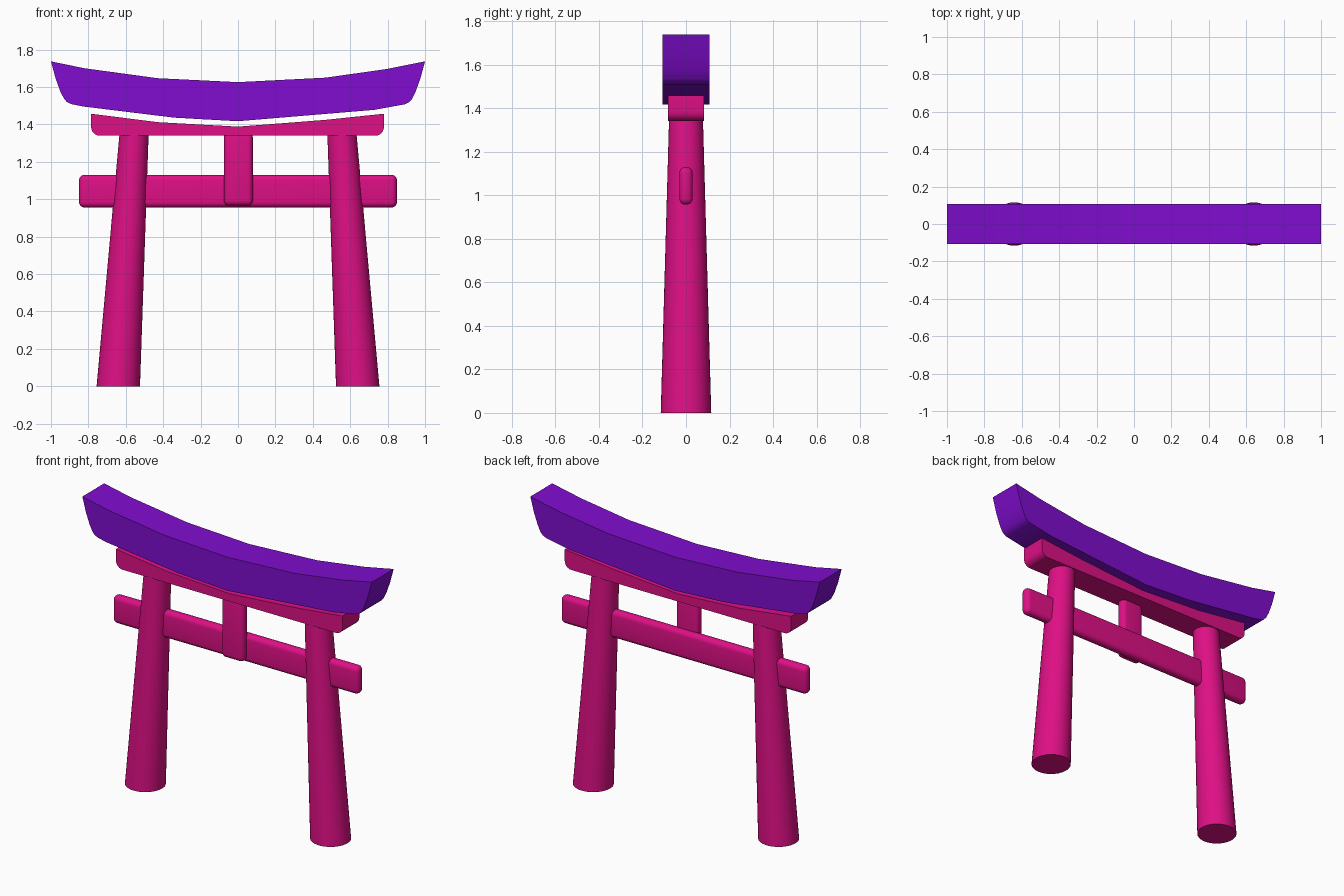
import bpy, bmesh, math
from mathutils import Vector

if "Cube" in bpy.data.objects:
    bpy.data.objects.remove(bpy.data.objects["Cube"])


def material(name, color):
    m = bpy.data.materials.new(name)
    m.diffuse_color = (*color, 1)
    m.use_nodes = True
    m.node_tree.nodes["Principled BSDF"].inputs["Base Color"].default_value = m.diffuse_color
    return m


PINK = material("magenta pink", (0.73, 0.005, 0.235))
PURPLE = material("deep violet", (0.214, 0.004, 0.62))


def finish(bm, name, mat, angle=30):
    bmesh.ops.recalc_face_normals(bm, faces=bm.faces)
    mesh = bpy.data.meshes.new(name)
    bm.to_mesh(mesh)
    bm.free()
    ob = bpy.data.objects.new(name, mesh)
    bpy.context.collection.objects.link(ob)
    mesh.materials.append(mat)
    bpy.ops.object.select_all(action='DESELECT')
    ob.select_set(True)
    bpy.context.view_layer.objects.active = ob
    bpy.ops.object.shade_smooth_by_angle(angle=math.radians(angle))
    return ob


def extruded(name, outline, half_depth, mat):
    """Extrude an x-z outline symmetrically along y."""
    bm = bmesh.new()
    face = bm.faces.new([bm.verts.new((x, -half_depth, z)) for x, z in outline])
    out = bmesh.ops.extrude_face_region(bm, geom=[face])
    verts = [v for v in out["geom"] if isinstance(v, bmesh.types.BMVert)]
    bmesh.ops.translate(bm, verts=verts, vec=(0, 2 * half_depth, 0))
    return finish(bm, name, mat)


def rounded_box(name, lo, hi, radius, mat):
    bm = bmesh.new()
    bmesh.ops.create_cube(bm, size=1)
    lo, hi = Vector(lo), Vector(hi)
    for v in bm.verts:
        v.co = [a + (c + 0.5) * (b - a) for a, b, c in zip(lo, hi, v.co)]
    bmesh.ops.bevel(bm, geom=bm.edges[:], offset=radius, segments=5,
                    profile=0.5, affect='EDGES')
    return finish(bm, name, mat, 40)


# Upswept roof beam
roof = [(-1, 1.737), (-0.82, 1.70), (-0.43, 1.647), (0, 1.626), (0.47, 1.65),
        (0.80, 1.697), (1, 1.737),
        (0.975, 1.645), (0.95, 1.576), (0.93, 1.535), (0.915, 1.518),
        (0.89, 1.507), (0.73, 1.478), (0, 1.417), (-0.34, 1.436),
        (-0.83, 1.496), (-0.89, 1.508), (-0.915, 1.52), (-0.93, 1.537),
        (-0.95, 1.576), (-0.975, 1.645)]
extruded("roof_beam", roof, 0.108, PURPLE)

# Lintel under the roof: curved top, rounded lower corners
lintel = [(-0.785, 1.457), (-0.43, 1.412), (0, 1.388), (0.465, 1.424), (0.78, 1.457)]
r = 0.045
for cx, start in ((0.78 - r, 0), (-0.785 + r, -90)):
    for i in range(7):
        a = math.radians(start - 15 * i)
        lintel.append((cx + r * math.cos(a), 1.34 + r + r * math.sin(a)))
extruded("lintel", lintel, 0.083, PINK)

# Leaning tapered pillars
for side, label in ((-1, "left"), (1, "right")):
    bm = bmesh.new()
    bmesh.ops.create_cone(bm, cap_ends=True, segments=40, radius1=0.116,
                          radius2=0.078, depth=1.345)
    for v in bm.verts:
        v.co.z += 1.345 / 2
        v.co.x += side * (0.64 - 0.084 * v.co.z / 1.345)
    finish(bm, label + "_pillar", PINK)

# Tie beam through the pillars, and the short centre strut in front of it
rounded_box("tie_beam", (-0.85, -0.031, 0.956), (0.85, 0.031, 1.13), 0.029, PINK)
rounded_box("centre_strut", (-0.075, -0.066, 0.966), (0.079, -0.004, 1.36), 0.027, PINK)
